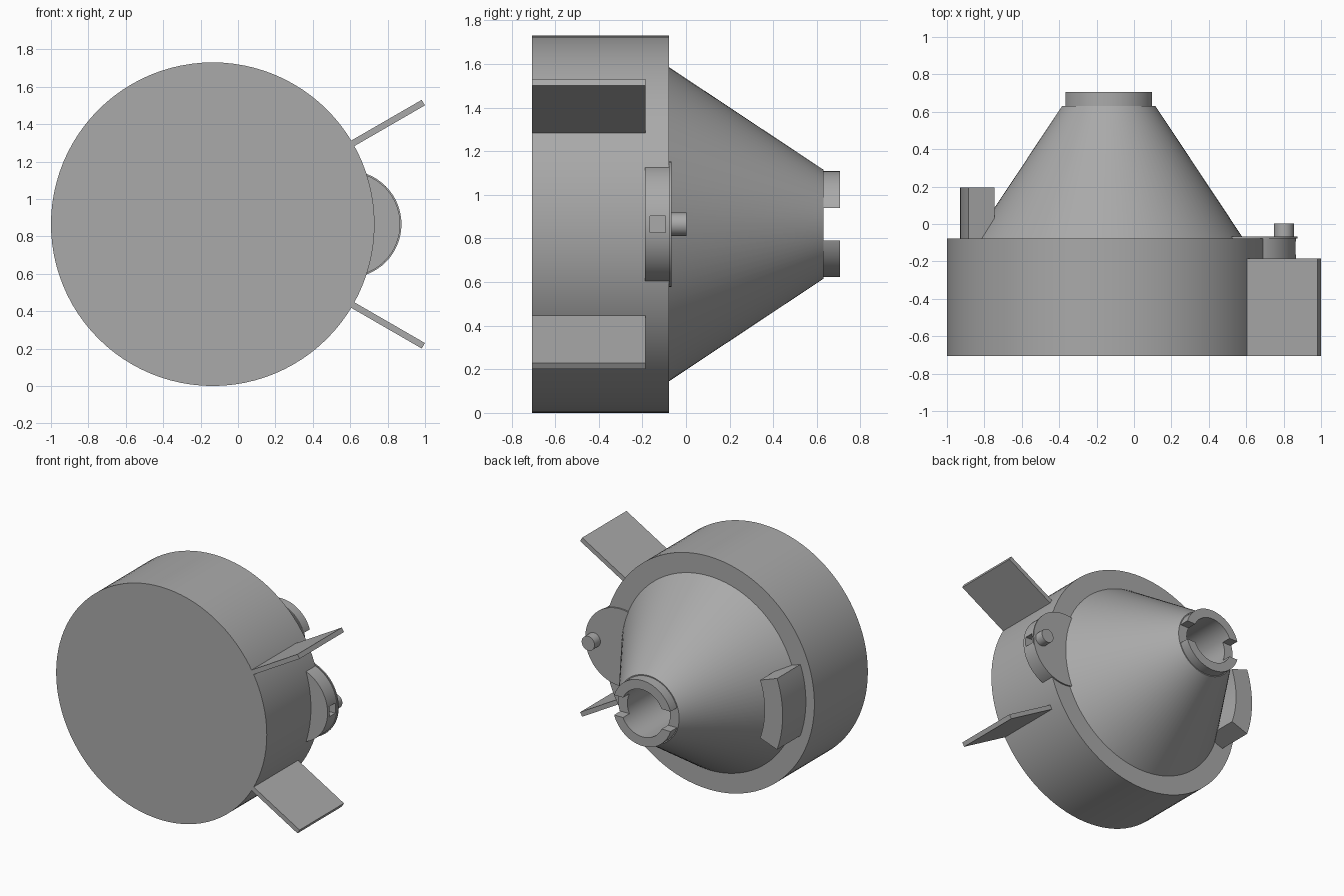
import bpy, bmesh, math
from mathutils import Matrix, Vector

if "Cube" in bpy.data.objects:
    bpy.data.objects.remove(bpy.data.objects["Cube"])

CX, CZ = -0.135, 0.865          # the main axis runs along y through this point

grey = bpy.data.materials.new("mid_grey")
grey.diffuse_color = (0.40, 0.40, 0.40, 1)
grey.use_nodes = True
grey.node_tree.nodes["Principled BSDF"].inputs["Base Color"].default_value = grey.diffuse_color


def finish(name, bm):
    bmesh.ops.remove_doubles(bm, verts=bm.verts, dist=1e-5)
    bmesh.ops.recalc_face_normals(bm, faces=bm.faces)
    mesh = bpy.data.meshes.new(name)
    bm.to_mesh(mesh)
    bm.free()
    mesh.materials.append(grey)
    ob = bpy.data.objects.new(name, mesh)
    bpy.context.collection.objects.link(ob)
    return ob


def select(ob):
    bpy.ops.object.select_all(action='DESELECT')
    ob.select_set(True)
    bpy.context.view_layer.objects.active = ob


def smooth(ob):
    select(ob)
    bpy.ops.object.shade_smooth_by_angle(angle=math.radians(30))


def lathe(name, profile, x=CX, z=CZ, start=0.0, sweep=360.0, steps=96, closed=False):
    """Turn (radius, y) points about an axis parallel to y."""
    bm = bmesh.new()
    a0 = math.radians(start)
    pts = [bm.verts.new((x + r * math.cos(a0), y, z + r * math.sin(a0))) for r, y in profile]
    if closed and sweep < 360:
        geom = [bm.faces.new(pts)]
    else:
        pairs = list(zip(pts, pts[1:])) + ([(pts[-1], pts[0])] if closed else [])
        geom = [bm.edges.new(p) for p in pairs]
    bmesh.ops.spin(bm, geom=pts + geom, cent=(x, 0, z), axis=(0, -1, 0),
                   angle=math.radians(sweep), steps=steps, use_duplicate=False)
    return finish(name, bm)


def box(name, center, size, tilt=0.0):
    bm = bmesh.new()
    bmesh.ops.create_cube(bm, size=1, matrix=Matrix.Translation(Vector(center))
                          @ Matrix.Rotation(-math.radians(tilt), 4, 'Y')
                          @ Matrix.Diagonal((*size, 1)))
    return finish(name, bm)


def cut(ob, cutter):
    mod = ob.modifiers.new("cut", 'BOOLEAN')
    mod.operation, mod.solver, mod.object = 'DIFFERENCE', 'EXACT', cutter
    select(ob)
    bpy.ops.object.modifier_apply(modifier=mod.name)
    bpy.data.objects.remove(cutter)


# Drum and hollow-tipped cone
body = lathe("drum_and_cone", [(0, -0.705), (0.865, -0.705), (0.865, -0.078), (0.72, -0.078),
                               (0.25, 0.63), (0.175, 0.63), (0.175, 0.15), (0, 0.15)])
smooth(body)

# Collar at the cone tip, split by a slot
collar = lathe("slotted_collar", [(0.175, 0.629), (0.243, 0.629), (0.243, 0.705), (0.175, 0.705)],
               closed=True)
cut(collar, box("slot_cutter", (CX, 0.68, CZ), (0.8, 0.2, 0.148)))
smooth(collar)

# Two radial fins
for side, angle in (("upper", 30), ("lower", -30)):
    a, r = math.radians(angle), 1.075
    box(side + "_fin", (CX + r * math.cos(a), -0.445, CZ + r * math.sin(a)),
        (0.45, 0.52, 0.034), angle)

# Round side lug with a square recess
lug = lathe("side_lug", [(0, -0.187), (0.28, -0.187), (0.28, -0.07), (0, -0.07)], x=0.587, steps=64)
cut(lug, box("recess_cutter", (0.87, -0.129, CZ), (0.16, 0.07, 0.076)))
smooth(lug)

# Thin cover plate and pin on the lug
smooth(lathe("lug_plate", [(0, -0.077), (0.287, -0.077), (0.287, -0.066), (0, -0.066)],
             x=0.587, steps=64))
smooth(lathe("lug_pin", [(0, -0.07), (0.053, -0.07), (0.053, 0.003), (0, 0.003)], x=0.802, steps=32))

# Curved block standing on the drum rim, opposite the lug
smooth(lathe("curved_block", [(0.647, -0.08), (0.795, -0.08), (0.795, 0.195), (0.647, 0.195)],
             start=160.6, sweep=38.8, steps=16, closed=True))
